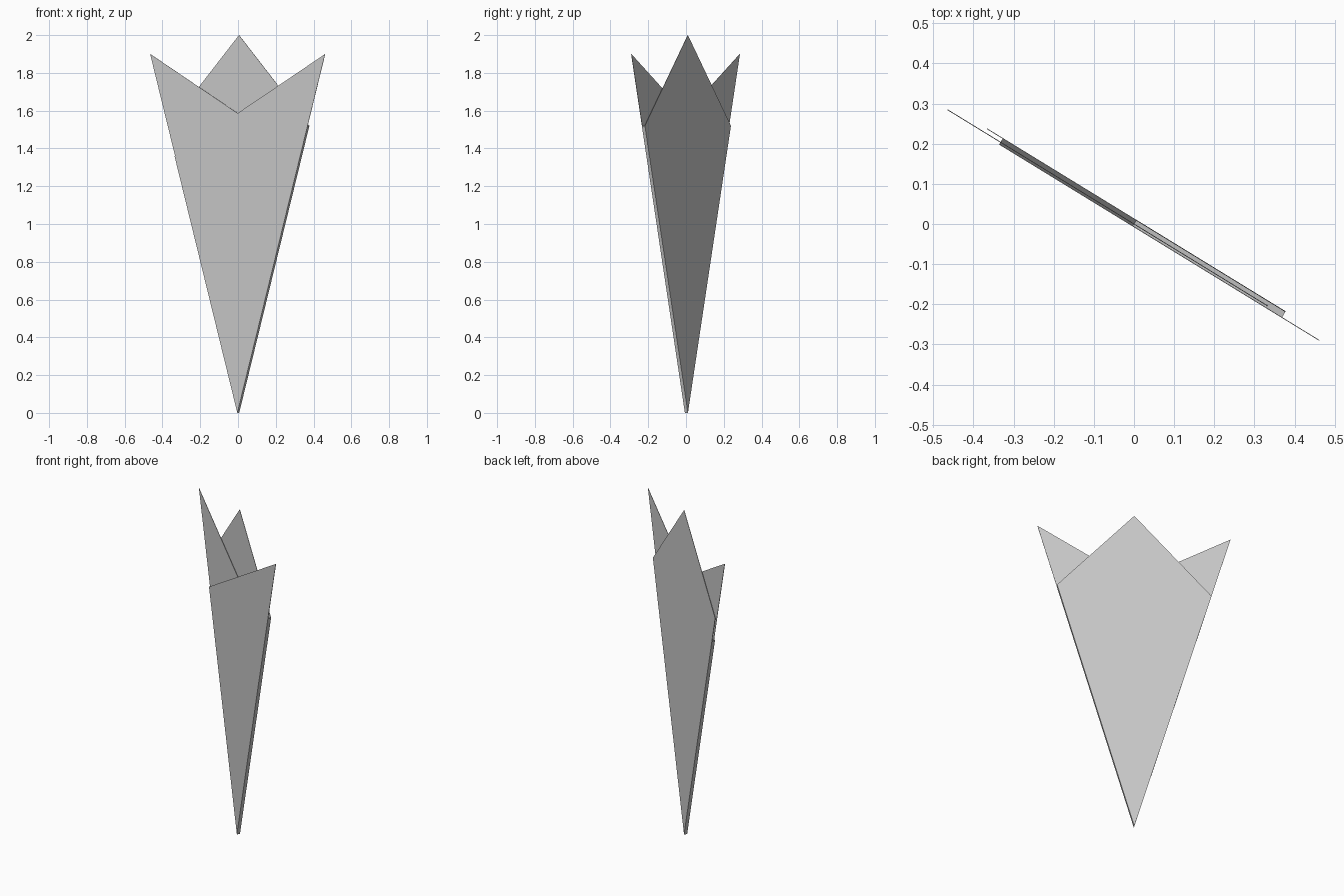
import bpy, bmesh, math

if "Cube" in bpy.data.objects:
    bpy.data.objects.remove(bpy.data.objects["Cube"])

ANGLE = math.radians(-31.5)   # the flat fold stands turned about z
SLOPE = 0.545 / 1.9           # side edges run outward from the bottom point
PAPER = 0.002


def finish(name, bm):
    bmesh.ops.recalc_face_normals(bm, faces=bm.faces[:])
    mesh = bpy.data.meshes.new(name)
    bm.to_mesh(mesh)
    bm.free()
    obj = bpy.data.objects.new(name, mesh)
    obj.rotation_euler.z = ANGLE
    bpy.context.collection.objects.link(obj)
    return obj


def slab(name, outline, depth, thick=PAPER):
    """Thin flat sheet from an (across, up) outline at a given depth."""
    bm = bmesh.new()
    face = bm.faces.new([bm.verts.new((u, depth, z)) for u, z in outline])
    new = bmesh.ops.extrude_face_region(bm, geom=[face])["geom"]
    bmesh.ops.translate(bm, vec=(0, thick, 0),
                        verts=[v for v in new if isinstance(v, bmesh.types.BMVert)])
    return finish(name, bm)


def fold(name, side, top, front, back):
    """Narrow strip closing the layers along one slanted side edge."""
    bm = bmesh.new()
    u = side * SLOPE * top
    bm.faces.new([bm.verts.new(p) for p in
                  ((0, front, 0), (u, front, top), (u, back, top), (0, back, 0))])
    return finish(name, bm)


# Front and middle layers: mirrored triangles with one high and one low corner
for name, side, depth in (("front_layer", 1, -0.007), ("middle_layer", -1, -0.001)):
    slab(name, [(0, 0), (side * 0.545, 1.9), (-side * SLOPE * 1.36, 1.36)], depth)

# Back layer: kite with the central point
k = SLOPE * 1.52
slab("back_layer", [(0, 0), (k, 1.52), (0, 2), (-k, 1.52)], 0.010)

# Folded side edges
fold("right_fold", 1, 1.52, -0.006, 0.012)
fold("left_fold", -1, 1.36, -0.006, 0.012)
